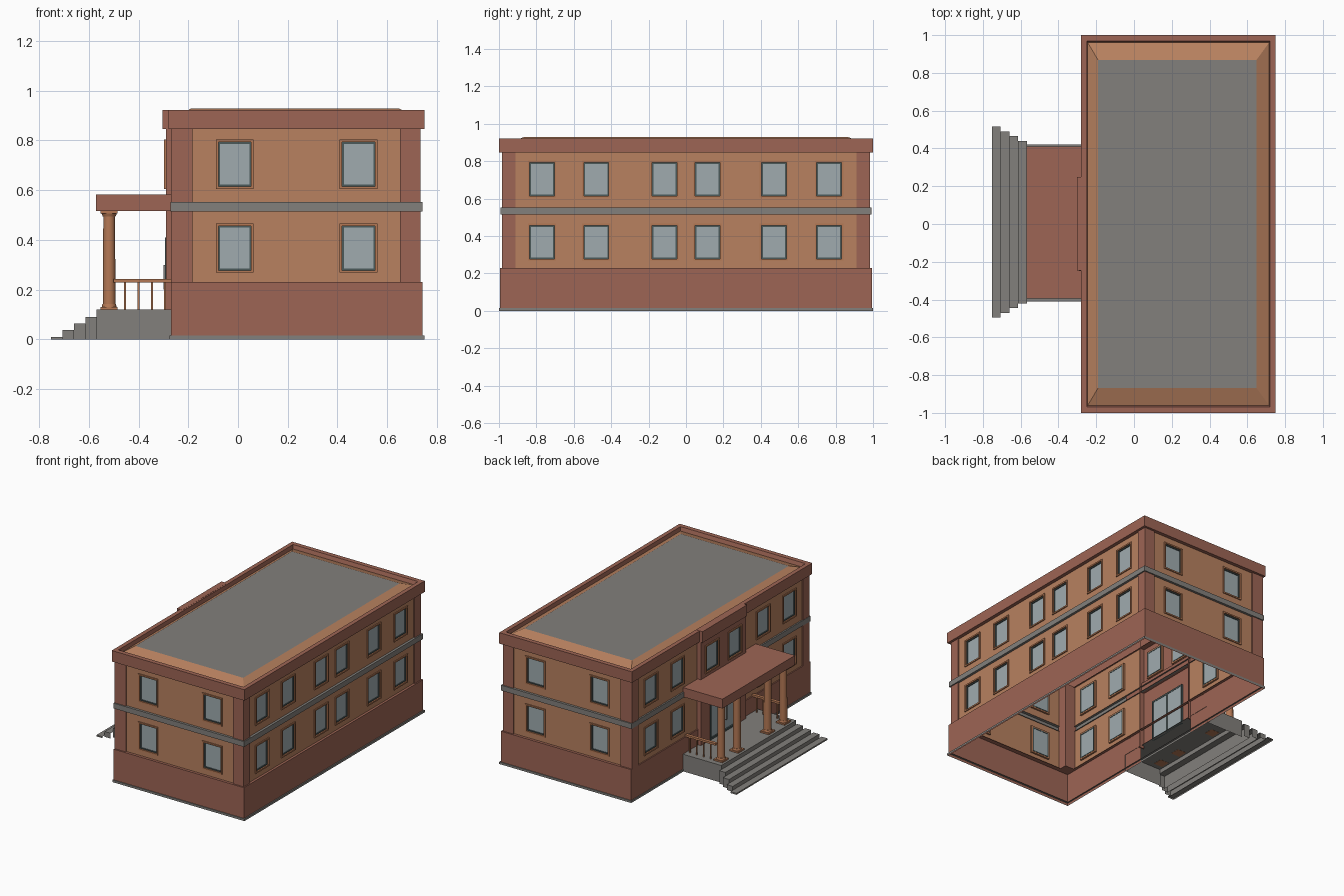
import bpy, bmesh, math
from mathutils import Vector, Matrix

if "Cube" in bpy.data.objects:
    bpy.data.objects.remove(bpy.data.objects["Cube"])


def material(name, rgb):
    m = bpy.data.materials.new(name)
    m.diffuse_color = (*rgb, 1)
    m.use_nodes = True
    m.node_tree.nodes["Principled BSDF"].inputs["Base Color"].default_value = m.diffuse_color
    return m


RED = material("brick red", (0.34, 0.13, 0.09))
ORANGE = material("orange plaster", (0.48, 0.22, 0.115))
TRIM = material("terracotta trim", (0.46, 0.19, 0.09))
GREY = material("concrete grey", (0.225, 0.215, 0.20))
GLASS = material("pale glass", (0.35, 0.41, 0.43))
DARK = material("dark frame", (0.07, 0.10, 0.10))


def finish(bm, name, *mats):
    me = bpy.data.meshes.new(name)
    bm.to_mesh(me)
    bm.free()
    ob = bpy.data.objects.new(name, me)
    bpy.context.collection.objects.link(ob)
    for m in mats:
        me.materials.append(m)
    return ob


def add_box(bm, lo, hi, skip=()):
    """Box between two corners; faces whose normal is in skip are left out."""
    lo, hi = Vector(lo), Vector(hi)
    size = hi - lo
    mat = Matrix.Translation((lo + hi) / 2) @ Matrix.Diagonal((*[abs(s) for s in size], 1))
    verts = bmesh.ops.create_cube(bm, size=1, matrix=mat)["verts"]
    faces = {f for v in verts for f in v.link_faces}
    for f in faces:
        f.normal_update()
    drop = [f for f in faces if any(f.normal.dot(Vector(s)) > 0.9 for s in skip)]
    if drop:
        bmesh.ops.delete(bm, geom=drop, context="FACES_ONLY")


def boxes(name, items, mat, skip=()):
    bm = bmesh.new()
    for lo, hi in items:
        add_box(bm, lo, hi, skip)
    return finish(bm, name, mat)


# Building sides: axis, outward sign, wall plane
SIDES = {"front": (1, -1, -0.975), "back": (1, 1, 0.975), "right": (0, 1, 0.725),
         "left": (0, -1, -0.262), "entrance": (0, -1, -0.29)}


def at(side, u, d, z):
    axis, sign, pos = SIDES[side]
    return Vector((pos + sign * d, u, z) if axis == 0 else (u, pos + sign * d, z))


def sheet(name, side, u0, u1, z0, z1, holes, mat, d=0.0):
    """Flat wall with rectangular holes (u0, u1, z0, z1)."""
    us = sorted({u0, u1, *[h[i] for h in holes for i in (0, 1) if u0 <= h[i] <= u1]})
    zs = sorted({z0, z1, *[h[i] for h in holes for i in (2, 3) if z0 <= h[i] <= z1]})
    axis, sign, _ = SIDES[side]
    out = Vector((sign, 0, 0) if axis == 0 else (0, sign, 0))
    bm = bmesh.new()
    for a, b in zip(us, us[1:]):
        for c, e in zip(zs, zs[1:]):
            mu, mz = (a + b) / 2, (c + e) / 2
            if any(h[0] < mu < h[1] and h[2] < mz < h[3] for h in holes):
                continue
            f = bm.faces.new([bm.verts.new(at(side, u, d, z))
                              for u, z in ((a, c), (b, c), (b, e), (a, e))])
            f.normal_update()
            if f.normal.dot(out) < 0:
                f.normal_flip()
    bmesh.ops.remove_doubles(bm, verts=bm.verts, dist=1e-5)
    return finish(bm, name, mat)


def loft(name, rings, mats, cap=None):
    """Rectangular rings (x0, x1, half_y, z) joined in order."""
    bm = bmesh.new()
    slots = list(dict.fromkeys(mats + ([cap] if cap else [])))
    loops = [[bm.verts.new(p) for p in ((a, -y, z), (b, -y, z), (b, y, z), (a, y, z))]
             for a, b, y, z in rings]
    for lo, hi, m in zip(loops, loops[1:], mats):
        for i in range(4):
            j = (i + 1) % 4
            bm.faces.new((lo[i], lo[j], hi[j], hi[i])).material_index = slots.index(m)
    if cap:
        bm.faces.new(loops[-1]).material_index = slots.index(cap)
    return finish(bm, name, *slots)


# Plinth, base ledge and belt course
loft("plinth", [(-0.275, 0.75, 1.0, 0), (-0.275, 0.75, 1.0, 0.015), (-0.26, 0.73, 0.98, 0.015)], [GREY] * 2)
loft("base_ledge", [(-0.27, 0.742, 0.994, 0.23), (-0.25, 0.71, 0.96, 0.23)], [RED])
loft("belt_course", [(-0.255, 0.72, 0.97, 0.515), (-0.272, 0.742, 0.992, 0.515),
                     (-0.272, 0.742, 0.992, 0.552), (-0.255, 0.72, 0.97, 0.552)], [GREY] * 3)

# Cornice and low hipped roof
loft("cornice_and_roof", [(-0.25, 0.71, 0.96, 0.845), (-0.28, 0.75, 1.0, 0.845),
                          (-0.28, 0.75, 1.0, 0.922), (-0.25, 0.72, 0.968, 0.922),
                          (-0.245, 0.715, 0.96, 0.895), (-0.19, 0.648, 0.868, 0.928)],
     [RED, RED, RED, RED, ORANGE], GREY)
boxes("entrance_cornice", [((-0.303, -0.245, 0.845), (-0.26, 0.25, 0.923))], RED)

# Red base walls, open behind the porch
for s, a, b, d in (("front", -0.27, 0.742, 0.019), ("back", -0.27, 0.742, 0.019),
                   ("right", -0.994, 0.994, 0.017), ("left", -0.994, 0.994, 0.008)):
    sheet("base_wall_" + s, s, a, b, 0.0, 0.23,
          [(-0.25, 0.25, -0.01, 0.24)] if s == "left" else [], RED, d)

# Corner pilasters
boxes("corner_pilasters", [((x0, y0, 0.23), (x1, y1, 0.85))
                           for x0, x1 in ((-0.27, -0.182), (0.652, 0.733))
                           for y0, y1 in ((-0.984, -0.912), (0.912, 0.984))], RED)

# Window layout
W, H = 0.074, 0.097
ROWS = (0.367, 0.704)
LONG = (-0.77, -0.48, -0.115, 0.115, 0.47, 0.765)
windows = [(s, u, z) for z in ROWS for s, us in
           (("front", (-0.013, 0.485)), ("back", (-0.013, 0.485)), ("right", LONG),
            ("left", LONG[:2] + LONG[4:])) for u in us]
windows += [("entrance", u, ROWS[1]) for u in (-0.125, 0.125)]
DOOR = (-0.15, 0.15, 0.12, 0.41)


def holes_for(side):
    return [(u - W, u + W, z - H, z + H) for s, u, z in windows if s == side]


# Plaster panels below and above the belt
for z0, z1 in ((0.23, 0.515), (0.552, 0.85)):
    for s, a, b in (("front", -0.19, 0.66), ("back", -0.19, 0.66), ("right", -0.92, 0.92)):
        sheet("plaster_panel_" + s, s, a, b, z0, z1, holes_for(s), ORANGE)
    for a, b in ((-0.92, -0.25), (0.25, 0.92)):
        hs = [h for h in holes_for("left") if a < h[0] < b]
        sheet("plaster_panel_left", "left", a, b, z0, z1, hs, ORANGE)

# Entrance bay with side returns
sheet("entrance_wall", "entrance", -0.25, 0.25, 0.12, 0.85, holes_for("entrance") + [DOOR], RED)
boxes("entrance_returns", [((-0.29, y - 0.004, 0.1), (-0.255, y + 0.004, 0.85)) for y in (-0.246, 0.246)], RED)


def ring(bm, side, u0, u1, z0, z1, t, d0, d1):
    """Rectangular frame of width t inside the given outline."""
    for a, b, c, e in ((u0, u0 + t, z0, z1), (u1 - t, u1, z0, z1),
                       (u0 + t, u1 - t, z0, z0 + t), (u0 + t, u1 - t, z1 - t, z1)):
        add_box(bm, at(side, a, d0, c), at(side, b, d1, e))


# Windows: trim, recessed dark frame, glass
trim, frame, glass = bmesh.new(), bmesh.new(), bmesh.new()
for s, u, z in windows:
    ring(trim, s, u - W - 0.002, u + W + 0.002, z - H - 0.002, z + H + 0.002, 0.010, -0.012, 0.007)
    ring(frame, s, u - W + 0.008, u + W - 0.008, z - H + 0.008, z + H - 0.008, 0.007, -0.014, -0.002)
    add_box(glass, at(s, u - W + 0.01, -0.012, z - H + 0.01), at(s, u + W - 0.01, -0.008, z + H - 0.01))
finish(trim, "window_trim", TRIM)
finish(frame, "window_frames", DARK)
finish(glass, "window_glass", GLASS)

# Double door
bm = bmesh.new()
ring(bm, "entrance", *DOOR, 0.012, -0.012, 0.004)
add_box(bm, at("entrance", -0.005, -0.012, 0.12), at("entrance", 0.005, 0.002, 0.41))
finish(bm, "door_frame", DARK)
boxes("door_leaves", [(at("entrance", -0.145, -0.01, 0.125), at("entrance", 0.145, -0.005, 0.405))], GLASS)
boxes("door_handles", [(at("entrance", u - 0.004, -0.005, 0.2), at("entrance", u + 0.004, 0.01, 0.3))
                       for u in (-0.025, 0.025)], GREY)

# Porch floor and steps, hollow underneath
boxes("porch_floor", [((-0.568, -0.41, 0), (-0.268, 0.42, 0.12))], GREY, [(0, 0, -1), (1, 0, 0), (-1, 0, 0)])
bm = bmesh.new()
edges = (-0.752, -0.706, -0.66, -0.613, -0.567)
for i in range(4):
    add_box(bm, (edges[i], -0.495 + 0.025 * i, 0), (edges[i + 1], 0.515 - 0.025 * i, 0.01 + 0.027 * i),
            [(0, 0, -1), (1, 0, 0)])
add_box(bm, (-0.568, -0.41, 0.09), (-0.564, 0.42, 0.12))
finish(bm, "porch_steps", GREY)

# Porch canopy
boxes("porch_canopy", [((-0.57, -0.395, 0.517), (-0.265, 0.41, 0.582))], RED)

# Columns with square feet and round collars
for i, y in enumerate((-0.34, -0.165, 0.175, 0.35)):
    bm = bmesh.new()
    add_box(bm, (-0.552, y - 0.034, 0.119), (-0.484, y + 0.034, 0.13))
    add_box(bm, (-0.552, y - 0.034, 0.507), (-0.484, y + 0.034, 0.518))
    for r0, r1, z0, z1 in ((0.03, 0.027, 0.13, 0.143), (0.0255, 0.0235, 0.143, 0.495), (0.026, 0.031, 0.495, 0.507)):
        bmesh.ops.create_cone(bm, cap_ends=True, segments=20, radius1=r0, radius2=r1, depth=z1 - z0,
                              matrix=Matrix.Translation((-0.518, y, (z0 + z1) / 2)))
    ob = finish(bm, "porch_column_%d" % (i + 1), TRIM)
    bpy.context.view_layer.objects.active = ob
    ob.select_set(True)
    bpy.ops.object.shade_smooth_by_angle(angle=math.radians(35))
    ob.select_set(False)

# Side railings
rail = []
for y in (-0.365, 0.375):
    rail.append(((-0.5, y - 0.011, 0.228), (-0.264, y + 0.011, 0.242)))
    rail += [((x - 0.004, y - 0.004, 0.12), (x + 0.004, y + 0.004, 0.23)) for x in (-0.454, -0.4, -0.346, -0.293)]
boxes("porch_railings", rail, TRIM)
